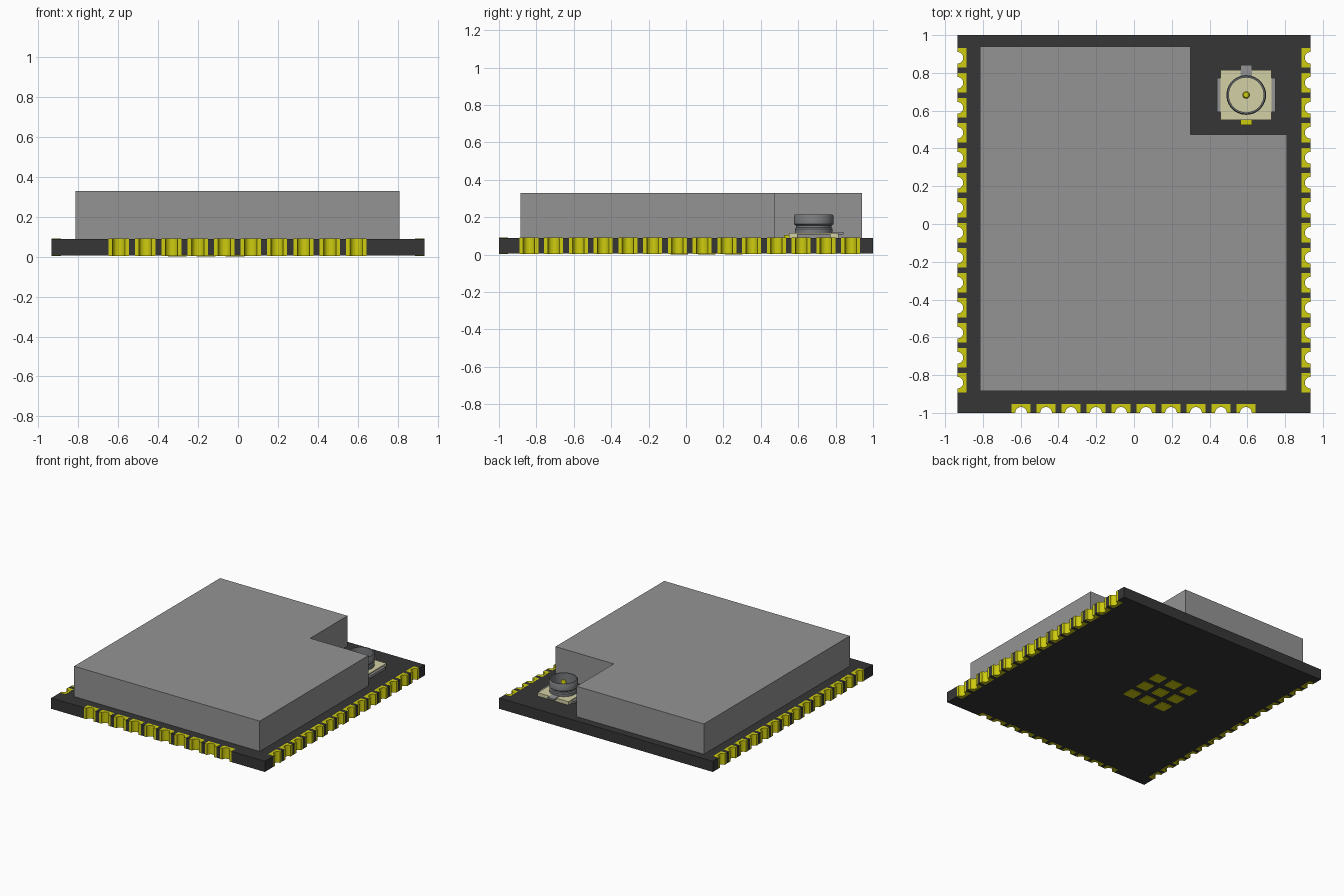
import bpy, bmesh, math
from mathutils import Matrix

cube = bpy.data.objects.get("Cube")
if cube:
    bpy.data.objects.remove(cube, do_unlink=True)


def material(name, rgb):
    """Flat material from 0-255 sRGB values."""
    lin = [((c / 255 + 0.055) / 1.055) ** 2.4 if c > 10 else c / 255 / 12.92 for c in rgb]
    m = bpy.data.materials.new(name)
    m.use_nodes = True
    m.diffuse_color = (*lin, 1)
    m.node_tree.nodes["Principled BSDF"].inputs["Base Color"].default_value = (*lin, 1)
    return m


BOARD = material("black board", (54, 54, 54))
GOLD = material("gold plating", (206, 204, 14))
STEEL = material("shield grey", (148, 148, 148))
DARK = material("connector grey", (122, 124, 126))
CREAM = material("cream plastic", (212, 208, 166))


def add(name, bm, mat, loc=(0, 0, 0)):
    bmesh.ops.recalc_face_normals(bm, faces=bm.faces)
    me = bpy.data.meshes.new(name)
    bm.to_mesh(me)
    bm.free()
    me.materials.append(mat)
    ob = bpy.data.objects.new(name, me)
    ob.location = loc
    bpy.context.collection.objects.link(ob)
    return ob


def prism(name, outline, z0, z1, mat):
    """Extrude a flat outline from z0 to z1."""
    bm = bmesh.new()
    face = bm.faces.new([bm.verts.new((x, y, z0)) for x, y in outline])
    ext = bmesh.ops.extrude_face_region(bm, geom=[face])
    verts = [v for v in ext["geom"] if isinstance(v, bmesh.types.BMVert)]
    bmesh.ops.translate(bm, verts=verts, vec=(0, 0, z1 - z0))
    return add(name, bm, mat)


def box(name, x0, x1, y0, y1, z0, z1, mat):
    return prism(name, [(x0, y0), (x1, y0), (x1, y1), (x0, y1)], z0, z1, mat)


def lathe(name, profile, mat, loc, steps=40, closed=True):
    """Spin an (r, z) profile around the vertical axis."""
    bm = bmesh.new()
    vs = [bm.verts.new((r, 0, z)) for r, z in profile]
    es = [bm.edges.new(p) for p in zip(vs, vs[1:])]
    if closed:
        es.append(bm.edges.new((vs[-1], vs[0])))
    bmesh.ops.spin(bm, geom=vs + es, cent=(0, 0, 0), axis=(0, 0, 1),
                   angle=math.tau, steps=steps)
    bmesh.ops.remove_doubles(bm, verts=bm.verts, dist=1e-5)
    ob = add(name, bm, mat, loc)
    for p in ob.data.polygons:
        p.use_smooth = True
    ob.data.set_sharp_from_angle(angle=math.radians(35))
    return ob


HX, HY = 0.935, 1.0            # board half sizes
Z0, Z1 = 0.005, 0.09           # board bottom and top
HALF, DEPTH, NOTCH = 0.051, 0.048, 0.031
PITCH = 0.1323
side_pads = [-0.84 + PITCH * i for i in range(14)]
front_pads = [-0.598 + PITCH * i for i in range(10)]

# Board with a rectangular recess for every edge pad
outline = [(-HX, -HY)]
for c in front_pads:
    outline += [(c - HALF, -HY), (c - HALF, -HY + DEPTH),
                (c + HALF, -HY + DEPTH), (c + HALF, -HY)]
right = [(HX, -HY)]
for c in side_pads:
    right += [(HX, c - HALF), (HX - DEPTH, c - HALF),
              (HX - DEPTH, c + HALF), (HX, c + HALF)]
right.append((HX, HY))
outline += right + [(-x, y) for x, y in reversed(right)][:-1]
prism("circuit_board", outline, Z0, Z1, BOARD)

# Edge pad with a half-round notch, outer edge on y = 0, facing -y
arc = [(-NOTCH * math.cos(math.pi * i / 14), NOTCH * math.sin(math.pi * i / 14))
       for i in range(15)]
pad = prism("edge_pad", [(-HALF, 0)] + arc + [(HALF, 0), (HALF, DEPTH), (-HALF, DEPTH)],
            Z0 - 0.001, Z1 + 0.001, GOLD)
pad_mesh = pad.data
bpy.data.objects.remove(pad)


def place_pad(name, x, y, turn):
    ob = bpy.data.objects.new(name, pad_mesh)
    ob.matrix_world = Matrix.Translation((x, y, 0)) @ Matrix.Rotation(turn, 4, "Z")
    bpy.context.collection.objects.link(ob)


for c in front_pads:
    place_pad("front_pad", c, -HY, 0)
for c in side_pads:
    place_pad("left_pad", HX, c, math.pi / 2)
    place_pad("right_pad", -HX, c, -math.pi / 2)

# Grid of ground pads underneath
for i in range(3):
    for j in range(3):
        x, y = -0.16 + 0.145 * (i - 1), 0.11 + 0.145 * (j - 1)
        box("ground_pad", x - 0.047, x + 0.047, y - 0.047, y + 0.047, 0, Z0 + 0.002, GOLD)

# Shield can with a corner cut out for the connector
prism("shield_can", [(-0.815, -0.885), (0.81, -0.885), (0.81, 0.475), (0.30, 0.475),
                     (0.30, 0.94), (-0.815, 0.94)], Z1, 0.33, STEEL)

# Antenna connector: plastic base, metal tabs, ring and centre pin
CX, CY = 0.594, 0.683
box("connector_base", CX - 0.135, CX + 0.135, CY - 0.132, CY + 0.132, Z1, 0.117, CREAM)
for s in (-1, 1):
    a, b = sorted((CX + s * 0.12, CX + s * 0.155))
    box("connector_side_tab", a, b, CY - 0.09, CY + 0.09, Z1, 0.11, STEEL)
box("connector_back_tab", CX - 0.03, CX + 0.03, CY + 0.09, CY + 0.16, 0.108, 0.12, STEEL)
box("connector_signal_tab", CX - 0.03, CX + 0.03, CY - 0.158, CY - 0.12, Z1, 0.105, GOLD)
lathe("connector_ring", [(0.092, 0.112), (0.101, 0.112), (0.101, 0.138), (0.094, 0.145),
                         (0.094, 0.155), (0.105, 0.163), (0.105, 0.208), (0.100, 0.216),
                         (0.092, 0.216)], DARK, (CX, CY, 0))
lathe("connector_pin", [(0, 0.11), (0.02, 0.11), (0.02, 0.19), (0.014, 0.2), (0, 0.203)],
      GOLD, (CX, CY, 0), steps=20, closed=False)
